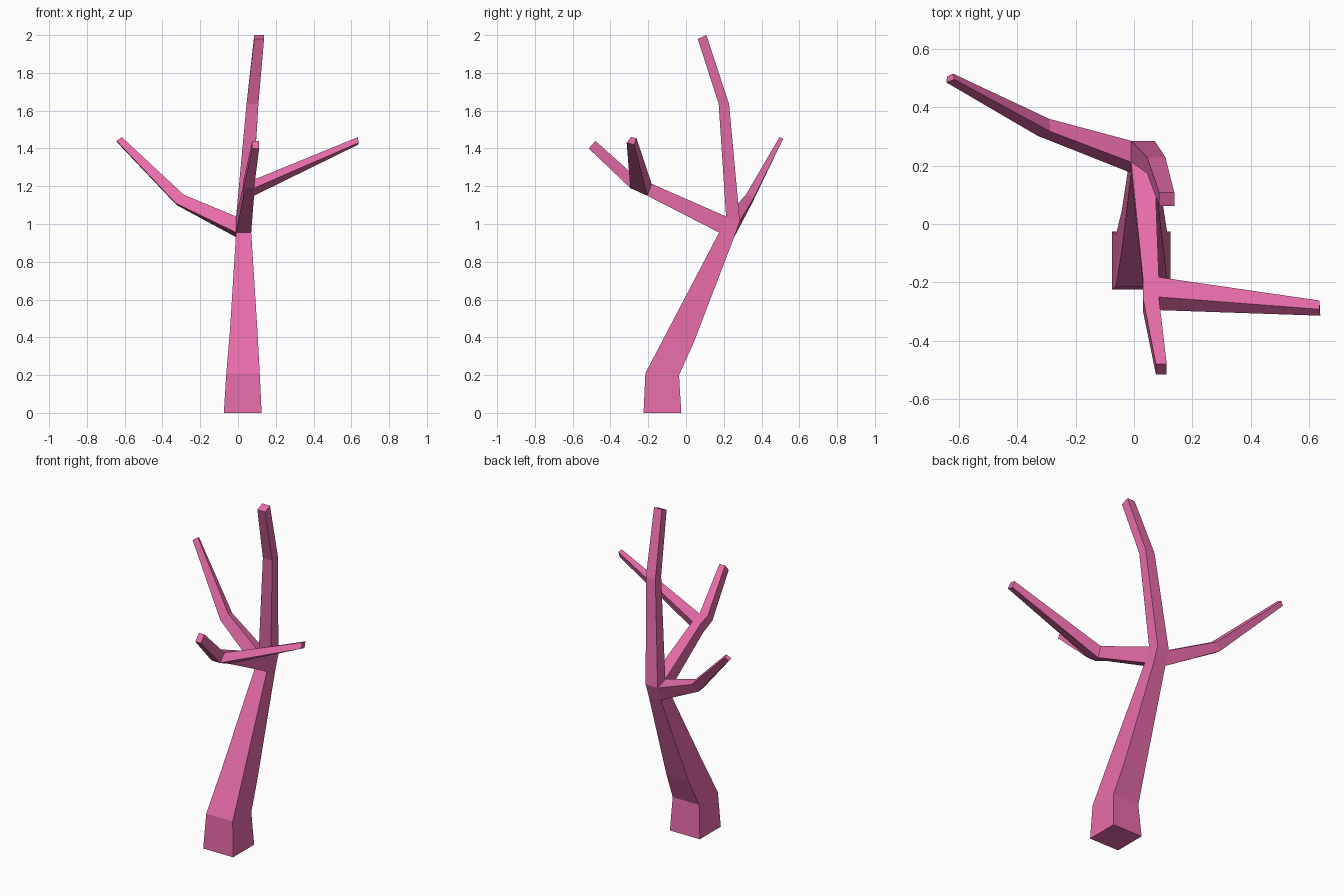
import bpy, bmesh

if "Cube" in bpy.data.objects:
    bpy.data.objects.remove(bpy.data.objects["Cube"])

bm = bmesh.new()


def ring(x0, x1, p, q):
    """Four-sided section: edge p and edge q, given as (y, z), spanning x0..x1."""
    return [(x0, *p), (x1, *p), (x1, *q), (x0, *q)]


def face(points):
    bm.faces.new([bm.verts.new(p) for p in points])


def limb(rings, cap_start=False, cap_end=True):
    """Skin consecutive four-sided sections into a tapering limb."""
    for a, b in zip(rings, rings[1:]):
        for i in range(4):
            j = (i + 1) % 4
            face([a[i], a[j], b[j], b[i]])
    if cap_start:
        face(rings[0])
    if cap_end:
        face(rings[-1])


# Main fork: lower and upper sections of the joint
low = ring(-0.01, 0.07, (0.175, 0.955), (0.255, 0.93))
top = ring(-0.01, 0.07, (0.212, 1.04), (0.285, 1.015))

# Leaning trunk
limb([
    ring(-0.075, 0.125, (-0.225, 0), (-0.025, 0)),
    ring(-0.062, 0.115, (-0.215, 0.21), (-0.037, 0.20)),
    ring(-0.043, 0.103, (-0.10, 0.43), (0.04, 0.37)),
    low], cap_start=True, cap_end=False)

# Closed right and back sides of the main fork
face([low[1], low[2], top[2], top[1]])
face([low[2], low[3], top[3], top[2]])

# Upper branch
limb([
    top,
    ring(0.045, 0.108, (0.173, 1.635), (0.228, 1.635)),
    ring(0.086, 0.138, (0.062, 1.98), (0.108, 2.0))])

# Left branch: upper front, upper back, lower back, lower front corners
limb([
    [top[0], top[3], low[3], low[0]],
    [(-0.287, 0.317, 1.155), (-0.29, 0.36, 1.14),
     (-0.325, 0.345, 1.10), (-0.33, 0.302, 1.11)],
    [(-0.615, 0.495, 1.46), (-0.62, 0.515, 1.45),
     (-0.64, 0.505, 1.432), (-0.643, 0.485, 1.44)]])

# Forward branch, with a side fork near its end
near = ring(0.03, 0.085, (-0.205, 1.15), (-0.182, 1.213))
far = ring(0.03, 0.085, (-0.295, 1.19), (-0.25, 1.235))
limb([[low[0], low[1], top[1], top[0]], near], cap_end=False)
for i, j in ((0, 1), (2, 3), (3, 0)):
    face([near[i], near[j], far[j], far[i]])
limb([far, ring(0.075, 0.112, (-0.515, 1.40), (-0.48, 1.44))])

# Right branch growing from the side fork
limb([
    [near[1], near[2], far[2], far[1]],
    [(0.636, -0.275, 1.42), (0.635, -0.262, 1.455),
     (0.635, -0.292, 1.46), (0.638, -0.314, 1.43)]])

bmesh.ops.remove_doubles(bm, verts=bm.verts, dist=0.0005)
bmesh.ops.recalc_face_normals(bm, faces=bm.faces)

mesh = bpy.data.meshes.new("bare_tree")
bm.to_mesh(mesh)
bm.free()
tree = bpy.data.objects.new("bare_tree", mesh)
bpy.context.collection.objects.link(tree)

bark = bpy.data.materials.new("pink_bark")
bark.diffuse_color = (0.80, 0.15, 0.40, 1)
bark.use_nodes = True
bark.node_tree.nodes["Principled BSDF"].inputs["Base Color"].default_value = bark.diffuse_color
mesh.materials.append(bark)
